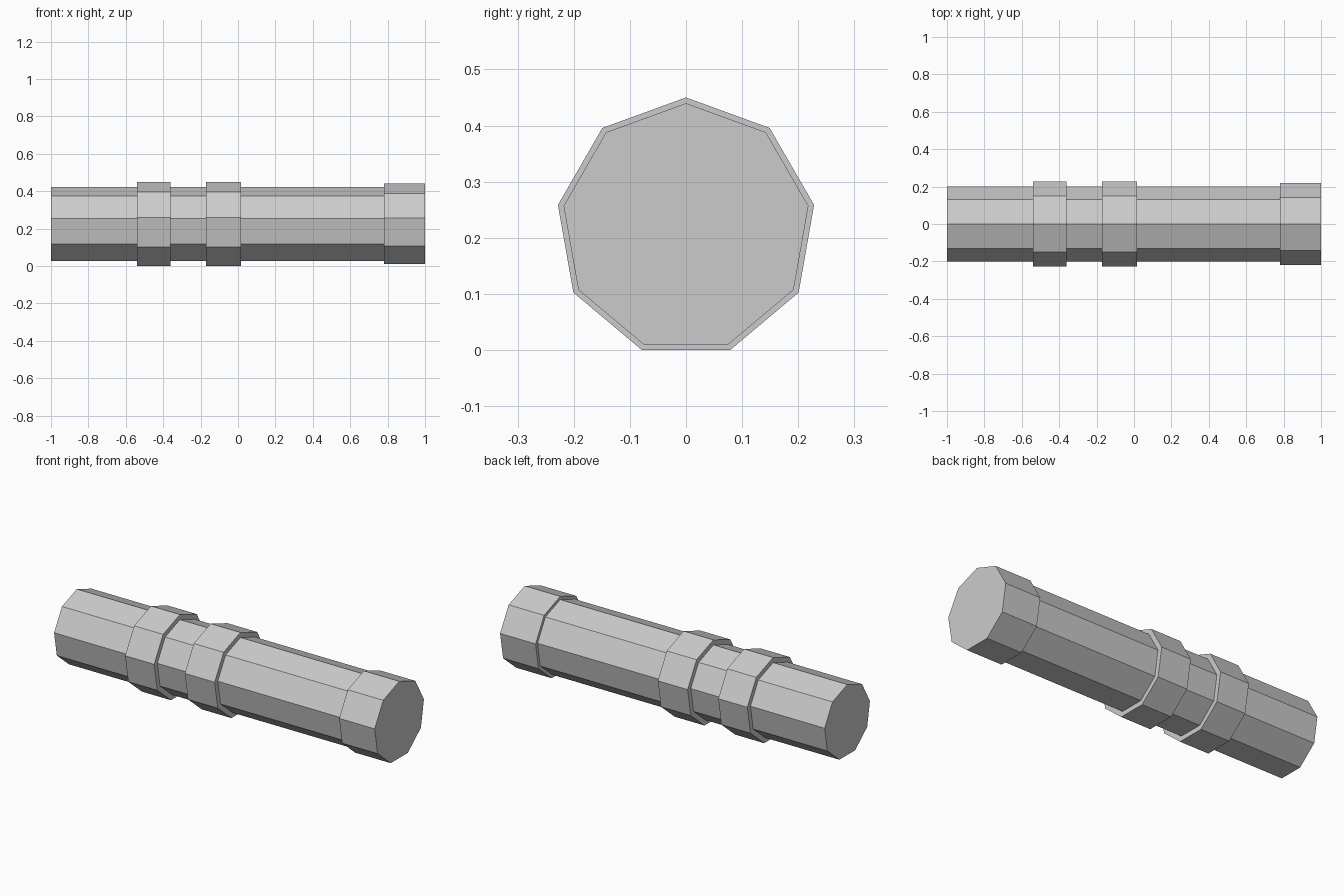
import bpy, bmesh
from math import sin, cos, tau

if "Cube" in bpy.data.objects:
    bpy.data.objects.remove(bpy.data.objects["Cube"])

SIDES = 9
CENTRE_Z = 0.2182
BODY, BAND, CAP = 0.2035, 0.2318, 0.2215

# stepped profile along the axis: (x, radius)
profile = [(-1.0, BODY)]
for x0, x1, r in [(-0.54, -0.36, BAND), (-0.17, 0.015, BAND)]:
    profile += [(x0, BODY), (x0, r), (x1, r), (x1, BODY)]
profile += [(0.78, BODY), (0.78, CAP), (1.0, CAP)]

# nine-sided cylinder with two raised bands and an end collar
bm = bmesh.new()
rings = [[bm.verts.new((x, r * sin(tau * i / SIDES), CENTRE_Z + r * cos(tau * i / SIDES)))
          for i in range(SIDES)] for x, r in profile]
for a, b in zip(rings, rings[1:]):
    for i in range(SIDES):
        j = (i + 1) % SIDES
        bm.faces.new((a[i], a[j], b[j], b[i]))

# flat closed ends
bm.faces.new(rings[0])
bm.faces.new(rings[-1])
bmesh.ops.recalc_face_normals(bm, faces=bm.faces[:])

mesh = bpy.data.meshes.new("banded_tube")
bm.to_mesh(mesh)
bm.free()
bpy.context.collection.objects.link(bpy.data.objects.new("banded_tube", mesh))
